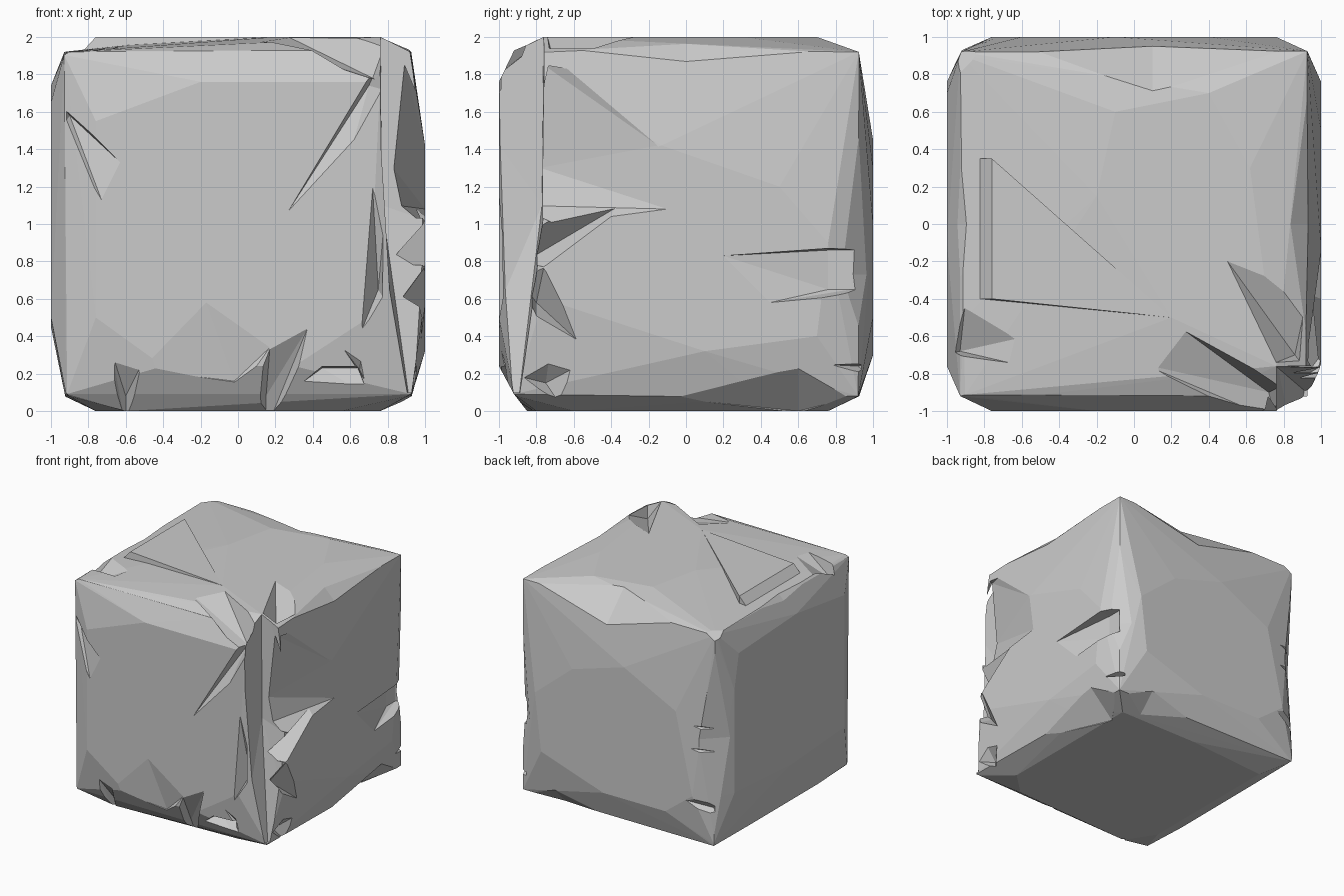
import bpy, bmesh, random
from mathutils import Vector
random.seed(7)


def hull(name, pts):
    """Flat-shaded convex solid around a set of points."""
    bm = bmesh.new()
    for p in pts:
        bm.verts.new(p)
    res = bmesh.ops.convex_hull(bm, input=bm.verts)
    junk = {v for v in res["geom_interior"] + res["geom_unused"]
            if isinstance(v, bmesh.types.BMVert)}
    bmesh.ops.delete(bm, geom=list(junk), context='VERTS')
    bmesh.ops.recalc_face_normals(bm, faces=bm.faces)
    me = bpy.data.meshes.new(name)
    bm.to_mesh(me)
    bm.free()
    ob = bpy.data.objects.new(name, me)
    bpy.context.collection.objects.link(ob)
    return ob


def combine(target, tool, op):
    bpy.context.view_layer.objects.active = target
    mod = target.modifiers.new(op.lower(), 'BOOLEAN')
    mod.operation, mod.object, mod.solver = op, tool, 'EXACT'
    bpy.ops.object.modifier_apply(modifier=mod.name)
    bpy.data.objects.remove(tool)


def chip(out, rim, deep):
    """Cut a splinter: rim points lie on the surface, deep points inside it."""
    o = Vector(out) * 0.4
    pts = [Vector(p) for p in rim + deep] + [Vector(p) + o for p in rim]
    combine(stone, hull("chip_cutter", pts), 'DIFFERENCE')


def at(axis, t, a, b):
    """Point at t along an axis, a and b on the other two (z raised by 1)."""
    p = [a, b]
    p.insert(axis, t)
    return Vector(p) + Vector((0, 0, 1))


def wear(axis, a, b, t0, m, t1, w=.75):
    """Shallow sag along an edge from t0 to t1, deepest at m."""
    pts = [at(axis, t, k * a, k * b) for t in (t0, t1) for k in (.93, 1.3)]
    pts += [at(axis, m, a, b * w), at(axis, m, a * w, b),
            at(axis, m, 1.3 * a, b * w), at(axis, m, a * w, 1.3 * b)]
    combine(stone, hull("wear_cutter", pts), 'DIFFERENCE')


# weathered block: flat irregular patch on every side, edges worn in to 0.93
patches = [
    (1, -1, [(-.76, -.5), (-.76, .55), (-.2, .76), (.4, .72), (.76, .76), (.7, -.5), (.3, -.76), (-.4, -.76)]),
    (1, 1, [(-.76, -.5), (-.6, .2), (-.1, .45), (.4, .3), (.76, 0), (.7, -.5), (.1, -.7), (-.5, -.7)]),
    (0, -1, [(-.76, -.5), (-.76, .65), (-.1, .74), (.7, .7), (.76, .4), (.76, -.5), (0, -.55)]),
    (0, 1, [(-.76, -.4), (-.7, .25), (-.13, .42), (.5, .2), (.76, -.1), (.7, -.6), (.1, -.68)]),
    (2, -1, [(-.76, -.6), (-.76, .7), (0, .76), (.76, .76), (.76, -.6), (.55, -.8), (-.6, -.85)]),
    (2, 1, [(.2, -.5), (-.2, .15), (-.1, .6), (.4, .7), (.62, .3), (.76, -.76)]),
]
points = [at(axis, side, a, b) for axis, side, ring in patches for a, b in ring]
for axis in range(3):
    for a in (-1, 1):
        for b in (-1, 1):
            for t in (-.92, -.5, -.1, .4, .92):
                points.append(at(axis, t, a * random.uniform(.9, .93), b * random.uniform(.9, .93)))
stone = hull("weathered_stone_block", points)

# sagging edges: top back, top right, back right, base right, back left, base back, top left
wear(0, 1, 1, -.6, .1, .85, .7)
wear(1, 1, 1, -.7, 0, .85, .8)
wear(2, 1, 1, -.6, -.27, .6, .8)
wear(1, 1, -1, -.1, .6, .88, .74)
wear(2, -1, 1, -.95, .0, .95, .78)
wear(0, 1, -1, .1, .6, .9, .78)
wear(1, -1, 1, -.6, 0, .5, .82)

# raised plate on the top left
plate = [(-.76, .35, 2), (-.76, -.4, 2), (.2, -.5, 2),
         (-.88, .35, 1.87), (-.88, -.4, 1.87), (-.76, .35, 1.8), (-.7, -.4, 1.8), (.2, -.5, 1.8)]
combine(stone, hull("raised_plate", plate), 'UNION')

# long split down the front right corner, fading toward the base
split = [(.76, -.76, 2.2), (.76, -1.2, 2.2), (1.2, -.76, 2.2), (1.2, -1.2, 2.2),
         (.77, -.77, 1.1), (.76, -1.2, 1.7), (1.2, -.76, .95),
         (.91, -.89, .1), (.86, -1.2, .1), (1.2, -.86, .1)]
combine(stone, hull("corner_cutter", split), 'DIFFERENCE')

F, R, B, L, T, D = (0, -1, 0), (1, 0, 0), (0, 1, 0), (-1, 0, 0), (0, 0, 1), (0, 0, -1)

# front splinters
chip(F, [(.77, -1, 1.9), (.27, -1, 1.07), (.62, -1, 1.45), (.77, -1, 1.72)], [(.7, -.9, 1.74)])
chip(F, [(-.95, -.98, 1.65), (-.63, -1, 1.33), (-.73, -1, 1.13), (-.95, -.98, 1.5)], [(-.9, -.9, 1.58)])
chip(F, [(.72, -1, 1.19), (.66, -1, .43), (.78, -1, .6), (.78, -1, 1)], [(.75, -.9, .65)])
# front base notches
for rim, deep in [
    ([(-.67, -1, .3), (-.52, -1, .24), (-.52, -1, -.1), (-.7, -1, -.1)], [(-.6, -.86, .08), (-.6, -.8, -.1)]),
    ([(-.17, -1, .58), (-.52, -1, .22), (.0, -1, .1), (.17, -1, .34)], [(-.02, -.95, .16)]),
    ([(.37, -1, .44), (.17, -1, .33), (.0, -1, -.1), (.25, -1, -.1)], [(.15, -.86, .08), (.15, -.78, -.1)]),
    ([(.3, -1, .12), (.45, -1, .24), (.64, -1, .24), (.7, -1, .08)], [(.45, -.88, .23), (.64, -.88, .23)]),
    ([(.55, -1, .35), (.66, -1, .3), (.72, -1, .08)], [(.65, -.93, .22)]),
]:
    chip(F, rim, deep)

# right side: slanted flake, wedges by the front corner, and the back notch
chip(R, [(1, -.45, 1.8), (1, -.15, 1.42), (1, -.1, 1.08), (1, -.7, 1.0)],
     [(.89, -.76, 1.85), (.83, -.78, 1.3), (.85, -.9, 1.1)])
chip(R, [(1, -.2, 1.19), (1, -.76, 1.01), (1, -.96, .85), (1, -.76, .77)], [(.83, -.86, .8)])
chip(R, [(1, -.76, .77), (1, -.55, .35), (1, -.8, .5), (1, -.95, .78)], [(.86, -.8, .58)])
chip(R, [(1, -.73, .3), (1, -.56, .25), (1, -.58, -.1), (1, -.95, .2)], [(.86, -.75, .15)])
chip(R, [(1, .2, .83), (1, .76, .87), (1, 1.1, .87), (1, 1.1, .64), (1, .76, .64), (1, .45, .58)],
     [(.9, .76, .86), (.9, .88, .86), (.9, .88, .65), (.9, .76, .65)])
chip(R, [(1.02, .72, .25), (1.02, 1.05, .28), (1.02, 1.05, .12)], [(.86, .92, .24)])

# top gouges
chip(T, [(.5, -.2, 2), (.76, -.74, 2), (.9, -.75, 2), (.93, -.37, 2)], [(.86, -.7, 1.84)])
chip(T, [(.27, -.57, 2), (.05, -.75, 2), (.55, -1.05, 2), (.8, -1.05, 2), (.8, -.86, 2)],
     [(.72, -.9, 1.78), (.76, -1.05, 1.76)])
chip(T, [(-1.02, -.7, 1.95), (-.63, -.75, 1.96), (-.57, -.6, 1.98), (-.9, -.4, 1.95)], [(-.93, -.68, 1.8)])
# worn top back left corner
chip(T, [(-1.05, .5, 2), (-.6, 1.05, 2), (-1.05, 1.05, 2)], [(-.93, .93, 1.86)])

# back left edge bites
for z in (.88, 1.08):
    chip(B, [(-1.1, .98, z + .1), (-.72, 1, z + .03), (-1.1, .98, z - .08)], [(-.94, .86, z)])
chip(B, [(-.7, 1.0, .45), (-1.05, 1.0, .2), (-1.05, 1.0, .6)], [(-.9, .9, .4)])
